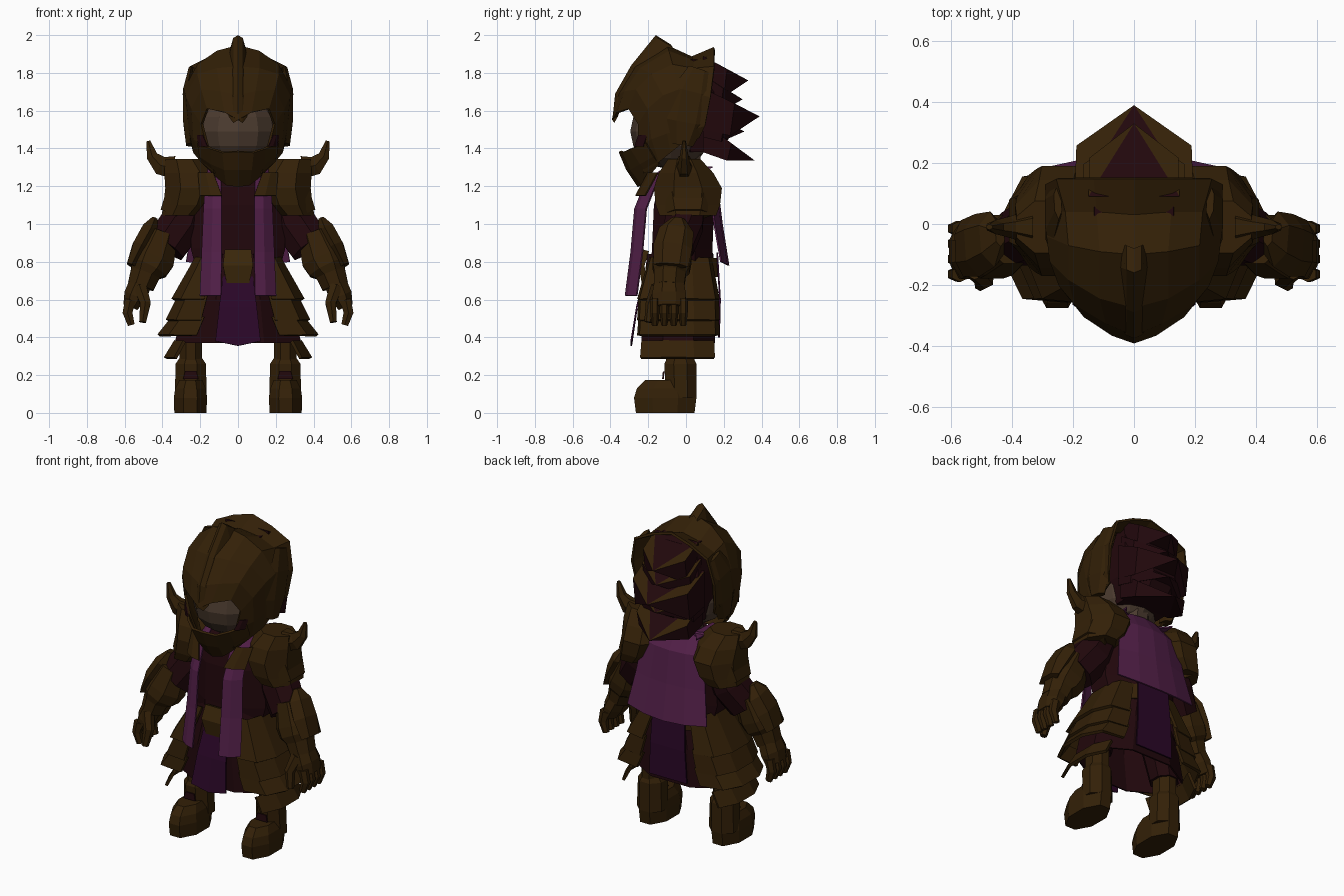
import bpy, bmesh, math
from mathutils import Vector

default_cube = bpy.data.objects.get("Cube")
if default_cube:
    bpy.data.objects.remove(default_cube, do_unlink=True)


def material(name, red, green, blue):
    mat = bpy.data.materials.new(name)
    colour = (red, green, blue, 1)
    mat.diffuse_color = colour
    mat.use_nodes = True
    for node in mat.node_tree.nodes:
        if node.type == 'BSDF_PRINCIPLED':
            node.inputs["Base Color"].default_value = colour
            node.inputs["Roughness"].default_value = .9
    return mat


bronze = material("dark bronze", .033, .0145, .0022)
gold = material("belt bronze", .043, .02, .003)
maroon = material("dark maroon", .015, .0022, .0035)
violet = material("violet cloth", .085, .014, .065)
plum = material("dark plum cloth", .024, .0022, .021)
skin = material("shaded skin", .07, .043, .028)


def finish(name, bm, materials, mirror=False, thickness=0):
    bmesh.ops.recalc_face_normals(bm, faces=bm.faces)
    mesh = bpy.data.meshes.new(name)
    bm.to_mesh(mesh)
    bm.free()
    for mat in materials:
        mesh.materials.append(mat)
    obj = bpy.data.objects.new(name, mesh)
    bpy.context.collection.objects.link(obj)
    if mirror:
        obj.modifiers.new("Mirror", 'MIRROR').merge_threshold = .001
    if thickness:
        solid = obj.modifiers.new("Solidify", 'SOLIDIFY')
        solid.thickness = thickness
        solid.offset = 0
    return obj


def loft(name, rows, mat, closed=False, caps=False, mirror=False, thickness=0):
    """Skin rows of points that all have the same length."""
    bm = bmesh.new()
    grid = [[bm.verts.new(point) for point in row] for row in rows]
    count = len(grid[0])
    for upper, lower in zip(grid, grid[1:]):
        for i in range(count if closed else count - 1):
            j = (i + 1) % count
            bm.faces.new((upper[i], upper[j], lower[j], lower[i]))
    if caps:
        bm.faces.new(grid[0])
        bm.faces.new(grid[-1])
    return finish(name, bm, [mat], mirror, thickness)


def tube(name, stations, mat, sides=8, level=False, caps=True, mirror=False, thickness=0):
    """Rings (x, y, z, half width, half depth); level rings stay horizontal."""
    centres = [Vector(station[:3]) for station in stations]
    rows = []
    for k, station in enumerate(stations):
        along = centres[min(k + 1, len(centres) - 1)] - centres[max(k - 1, 0)]
        along = Vector((0, 0, 1)) if level else along.normalized()
        across = along.cross(Vector((0, 1, 0))).normalized()
        deep = across.cross(along).normalized()
        ring = []
        for i in range(sides):
            angle = math.tau * (i + .5) / sides
            reach = 1 / math.cos(math.pi / sides)
            ring.append(centres[k] + across * station[3] * reach * math.cos(angle)
                        + deep * station[4] * reach * math.sin(angle))
        rows.append(ring)
    return loft(name, rows, mat, True, caps, mirror, thickness)


def ribbon(name, stations, mat, columns=2, bulge=0, lean=0, point=0, mirror=False, thickness=.009):
    """Hanging cloth or plate; stations are (y, z, left x, right x)."""
    rows = []
    for k, (y, z, start, end) in enumerate(stations):
        row = []
        for i in range(columns + 1):
            t = i / columns
            edge = (2 * t - 1) ** 2
            dip = point * (1 - edge) if k == len(stations) - 1 else 0
            row.append((start + (end - start) * t, y - bulge * edge + lean * t * t, z - dip))
        rows.append(row)
    return loft(name, rows, mat, mirror=mirror, thickness=thickness)


def ball(name, centre, radii, mat):
    bm = bmesh.new()
    bmesh.ops.create_uvsphere(bm, u_segments=12, v_segments=8, radius=1)
    for vert in bm.verts:
        vert.co = Vector(c + r * v for c, r, v in zip(centre, radii, vert.co))
    return finish(name, bm, [mat])


# Head and the hair mass behind the helmet
ball("head", (0, -.08, 1.49), (.215, .215, .2), skin)
tube("hair_mass", [(0, .04, 1.87, .13, .09), (0, .07, 1.7, .18, .16), (0, .08, 1.52, .19, .19),
                   (0, .07, 1.38, .15, .11)], maroon, level=True)
tube("neck", [(0, -.01, 1.2, .09, .08), (0, -.01, 1.4, .09, .09)], skin, level=True)

# Helmet shell: lines run front to back, from the ridge down to the cheek
loft("helmet_shell", [
    [(0, -.385, 1.55), (0, -.36, 1.68), (0, -.27, 1.83), (0, -.1, 1.94), (0, .03, 1.88), (0, .15, 1.93)],
    [(.07, -.36, 1.59), (.09, -.32, 1.7), (.11, -.24, 1.82), (.11, -.09, 1.91), (.12, .04, 1.86), (.13, .15, 1.89)],
    [(.16, -.3, 1.61), (.19, -.26, 1.71), (.21, -.18, 1.79), (.21, -.07, 1.84), (.22, .04, 1.82), (.25, .15, 1.83)],
    [(.19, -.25, 1.53), (.24, -.2, 1.61), (.27, -.12, 1.68), (.28, -.04, 1.71), (.28, .05, 1.69), (.285, .13, 1.67)],
    [(.16, -.25, 1.41), (.23, -.18, 1.45), (.25, -.1, 1.48), (.26, -.03, 1.5), (.27, .03, 1.5), (.27, .1, 1.52)],
    [(.12, -.22, 1.27), (.19, -.14, 1.33), (.23, -.08, 1.38), (.24, -.03, 1.42), (.24, .02, 1.43), (.24, .07, 1.46)],
], bronze, mirror=True, thickness=.015)
ridge = [(-.39, 1.55), (-.375, 1.69), (-.29, 1.84), (-.16, 2), (-.08, 1.95)]
foot = [(-.36, 1.57), (-.33, 1.67), (-.24, 1.8), (-.14, 1.88), (-.06, 1.9)]
loft("helmet_crest", [
    [(0, y, z) for y, z in ridge],
    [(.025, y + .01, z - .015) for y, z in ridge],
    [(.05, y, z) for y, z in foot],
], bronze, mirror=True)
loft("chin_guard", [
    [(0, -.35, 1.385), (.08, -.335, 1.38), (.14, -.29, 1.4), (.21, -.21, 1.43)],
    [(0, -.31, 1.29), (.07, -.29, 1.29), (.14, -.24, 1.32), (.2, -.17, 1.36)],
    [(0, -.25, 1.2), (.06, -.23, 1.21), (.12, -.19, 1.26), (.18, -.14, 1.32)],
], bronze, mirror=True, thickness=.015)
ribbon("cheek_lining", [(-.25, 1.47, .185, .215), (-.27, 1.41, .16, .205)], maroon, lean=.045, mirror=True)
tube("ear_guard", [(.25, -.02, 1.42, .025, .05), (.265, 0, 1.54, .025, .09),
                   (.27, .03, 1.7, .022, .09), (.25, .07, 1.82, .012, .05)], bronze, 6, mirror=True)


# Layered hair spikes: thick maroon wedges with bronze outer edges on top
def hair_spike(name, width, top, bottom, tip_y, tip_z):
    bm = bmesh.new()
    tip = bm.verts.new((0, tip_y, tip_z))
    upper, lower, high, low = [], [], [], []
    slope = (tip_z - top) * .55
    for side in (-1, 1):
        x = side * width
        upper.append(bm.verts.new((x, .09, top)))
        lower.append(bm.verts.new((x, .09, bottom)))
        high.append(bm.verts.new((x * .97, tip_y * .66, top + slope)))
        low.append(bm.verts.new((x * .97, tip_y * .6, bottom + slope * .4)))
    bm.faces.new((upper[0], upper[1], tip))
    bm.faces.new((lower[0], lower[1], tip))
    bm.faces.new(upper + lower[::-1])
    for i in range(2):
        bm.faces.new((upper[i], high[i], tip)).material_index = 1
        bm.faces.new((high[i], low[i], tip))
        bm.faces.new((lower[i], low[i], tip))
        bm.faces.new((upper[i], high[i], low[i], lower[i]))
    finish(name, bm, [maroon, bronze])


for index, spike in enumerate([(.15, 1.89, 1.7, .33, 1.76), (.17, 1.79, 1.62, .3, 1.66),
                               (.195, 1.72, 1.5, .39, 1.57), (.19, 1.6, 1.46, .31, 1.49),
                               (.18, 1.54, 1.38, .365, 1.335)]):
    hair_spike("hair_spike_%d" % (index + 1), *spike)

# Torso, skirt and belt
tube("torso", [(0, -.02, .72, .21, .17), (0, -.02, .87, .25, .16), (0, -.01, 1.1, .25, .16),
               (0, -.02, 1.23, .2, .12), (0, -.03, 1.29, .11, .08)], maroon, level=True)
tube("skirt", [(0, -.03, .84, .19, .17), (0, -.04, .6, .28, .19), (0, -.04, .37, .33, .19)],
     maroon, level=True, caps=False, thickness=.01)
tube("belt", [(0, -.02, .72, .22, .19), (0, -.02, .82, .2, .185)], bronze, level=True)
ribbon("belt_buckle", [(-.21, .86, -.07, .07), (-.235, .78, -.08, .08), (-.22, .69, -.06, .06)],
       gold, thickness=.03)

# Side armour plates, overlapping downwards
PLAN = [(.52, -.25), (.86, -.24), (1, -.12), (1, .04), (.86, .15), (.52, .17)]
for index, (top, top_x, bottom, bottom_x) in enumerate([
        (.82, .22, .6, .345), (.62, .31, .49, .375), (.51, .34, .41, .42), (.38, .33, .29, .385)]):
    plan = PLAN if index < 3 else PLAN[1:-1]
    shrink = .75 if index == 0 else .97
    loft("hip_plate_%d" % (index + 1),
         [[(x * top_x, y * shrink, top) for x, y in plan],
          [(x * bottom_x, y, bottom) for x, y in plan]], bronze, mirror=True, thickness=.018)

# Cloth panels
ribbon("front_tabard", [(-.22, .72, -.08, .08), (-.26, .56, -.1, .1), (-.29, .38, -.12, .12)],
       plum, point=.025)
ribbon("back_tabard", [(.165, .85, -.11, .11), (.18, .6, -.12, .12), (.175, .4, -.13, .13)], plum)
ribbon("stole", [(.08, 1.3, .1, .17), (-.12, 1.29, .1, .17), (-.21, 1.23, .09, .17), (-.27, 1.08, .085, .18),
                 (-.29, .85, .085, .19), (-.32, .62, .09, .2)], violet, lean=.06, mirror=True)
ribbon("collar_plate", [(-.2, 1.27, .13, .21), (-.265, 1.15, .085, .2)], bronze, lean=.05, mirror=True)
ribbon("cape", [(.09, 1.31, -.16, .16), (.165, 1.2, -.21, .21), (.19, 1, -.24, .24),
                (.225, .8, -.275, .275)], violet, columns=4, bulge=.04, point=.02)

# Shoulders with upturned horns
tube("shoulder_guard", [(.305, .01, 1.045, .1, .15), (.27, .01, 1.1, .125, .17), (.245, .01, 1.19, .14, .18),
                        (.255, 0, 1.27, .135, .145), (.285, -.01, 1.345, .1, .085)], bronze, level=True, mirror=True)
tube("shoulder_rim", [(.345, .01, 1.05, .07, .12), (.3, .01, 1.16, .08, .15)], bronze, 6, mirror=True)
tube("shoulder_horn", [(.34, -.01, 1.3, .06, .05), (.41, -.01, 1.31, .05, .03),
                       (.455, -.01, 1.36, .03, .02), (.475, -.01, 1.44, .01, .008)], bronze, 6, mirror=True)

# Arms, gauntlets and hands
tube("upper_arm", [(.25, .01, 1.12, .09, .09), (.3, -.01, 1, .115, .1), (.385, -.05, .88, .11, .09)],
     maroon, mirror=True)
tube("gauntlet", [(.4, -.05, .95, .085, .08), (.45, -.07, .82, .115, .1), (.475, -.08, .77, .105, .1),
                  (.49, -.085, .74, .08, .085), (.515, -.09, .67, .07, .08)], bronze, mirror=True)
tube("elbow_plate", [(.44, -.04, 1.03, .015, .03), (.465, -.05, .97, .045, .08),
                     (.515, -.07, .88, .045, .09), (.565, -.08, .78, .025, .08)], bronze, 6, mirror=True)
tube("palm", [(.51, -.09, .7, .06, .075), (.545, -.09, .62, .06, .09), (.57, -.09, .56, .04, .085)],
     bronze, mirror=True)
for index in range(4):
    y = -.165 + index * .05
    tube("finger_%d" % (index + 1), [(.57, y, .6, .028, .022), (.585, y, .53, .026, .021),
                                     (.565, y, .465, .018, .015)], bronze, 6, mirror=True)
tube("thumb", [(.52, -.15, .67, .035, .03), (.49, -.185, .58, .028, .025), (.505, -.2, .48, .018, .018)],
     bronze, 6, mirror=True)

# Legs and boots
tube("thigh", [(.18, -.03, .7, .1, .11), (.25, -.03, .38, .075, .085)], maroon, level=True, mirror=True)
tube("shin", [(.25, -.03, .42, .06, .075), (.25, -.03, .25, .06, .075)], bronze, level=True, mirror=True)
tube("boot_shaft", [(.25, -.03, .29, .06, .07), (.25, -.03, .26, .08, .085),
                    (.25, -.025, .08, .085, .08)], bronze, level=True, mirror=True)
tube("boot_foot", [(.252, -.11, 0, .085, .155), (.252, -.11, .08, .088, .165),
                   (.252, -.11, .13, .08, .15), (.25, -.1, .175, .06, .115)], bronze, level=True, mirror=True)
ribbon("boot_trim", [(-.118, .22, .22, .28), (-.122, .18, .21, .29)], maroon, mirror=True)
